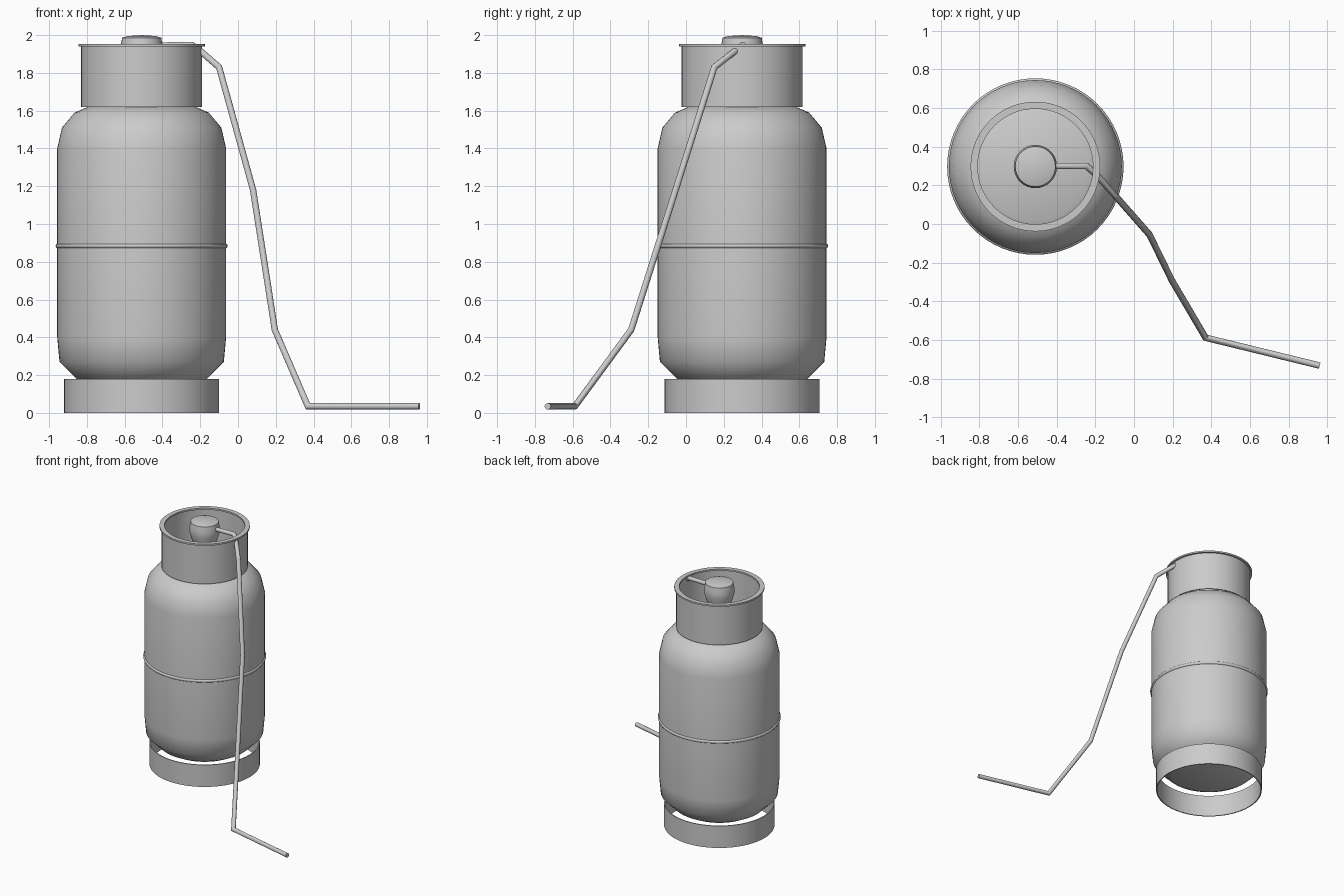
import bpy, bmesh, math
from mathutils import Vector

if "Cube" in bpy.data.objects:
    bpy.data.objects.remove(bpy.data.objects["Cube"])

CX, CY = -0.51, 0.297

grey = bpy.data.materials.new("plain grey")
grey.diffuse_color = (0.6, 0.6, 0.6, 1)
grey.use_nodes = True
grey.node_tree.nodes["Principled BSDF"].inputs["Base Color"].default_value = grey.diffuse_color


def finish(bm, name, angle):
    bmesh.ops.remove_doubles(bm, verts=bm.verts, dist=1e-5)
    bmesh.ops.recalc_face_normals(bm, faces=bm.faces)
    me = bpy.data.meshes.new(name)
    bm.to_mesh(me)
    bm.free()
    me.materials.append(grey)
    ob = bpy.data.objects.new(name, me)
    bpy.context.collection.objects.link(ob)
    bpy.ops.object.select_all(action='DESELECT')
    ob.select_set(True)
    bpy.context.view_layer.objects.active = ob
    bpy.ops.object.shade_smooth_by_angle(angle=math.radians(angle))
    return ob


def lathe(name, profile, closed=False, segs=64, angle=40):
    """Spin (radius, z) points about the bottle axis."""
    bm = bmesh.new()
    vs = [bm.verts.new((CX + r, CY, z)) for r, z in profile]
    pairs = list(zip(vs, vs[1:])) + ([(vs[-1], vs[0])] if closed else [])
    edges = [bm.edges.new(p) for p in pairs]
    bmesh.ops.spin(bm, geom=vs + edges, cent=(CX, CY, 0), axis=(0, 0, 1),
                   angle=2 * math.pi, steps=segs)
    return finish(bm, name, angle)


def ring(name, r0, r1, z0, z1):
    return lathe(name, [(r0, z0), (r1, z0), (r1, z1), (r0, z1)], closed=True)


# Bottle body
lathe("bottle_body", [(0, 0.13), (0.28, 0.145), (0.345, 0.18), (0.435, 0.27),
                      (0.447, 0.40), (0.447, 1.40), (0.422, 1.51), (0.355, 1.59),
                      (0.28, 1.622), (0, 1.65)], angle=50)

# Weld band round the middle
lathe("weld_band", [(0.443 + 0.013 * math.cos(a), 0.884 + 0.013 * math.sin(a))
                    for a in [i * math.pi / 4 for i in range(8)]], closed=True, angle=60)

# Foot ring, collar and collar lip
ring("foot_ring", 0.402, 0.41, 0.0, 0.18)
ring("collar", 0.312, 0.32, 1.62, 1.945)
ring("collar_lip", 0.298, 0.335, 1.94, 1.953)

# Valve and its cap
lathe("valve", [(0, 1.62), (0.07, 1.63), (0.07, 1.78), (0.095, 1.84), (0.112, 1.90),
                (0.112, 1.94), (0.106, 1.97), (0.104, 1.986), (0.075, 1.995), (0, 2.0)],
      segs=32, angle=45)

# Hose: round section swept along a path with mitred bends
path = [Vector(p) for p in [(-0.42, 0.30, 1.945), (-0.245, 0.30, 1.948),
                            (-0.19, 0.25, 1.908), (-0.10, 0.15, 1.83),
                            (0.08, -0.055, 1.18), (0.195, -0.29, 0.44),
                            (0.37, -0.588, 0.035), (0.96, -0.732, 0.035)]]
R, N = 0.017, 12
bm = bmesh.new()
d = (path[1] - path[0]).normalized()
u = d.orthogonal().normalized()
w = d.cross(u)
offs = [(u * math.cos(2 * math.pi * k / N) + w * math.sin(2 * math.pi * k / N)) * R
        for k in range(N)]
rows = [[bm.verts.new(path[0] + o) for o in offs]]
for i in range(1, len(path)):
    d = (path[i] - path[i - 1]).normalized()
    nxt = (path[i + 1] - path[i]).normalized() if i + 1 < len(path) else d
    n = (d + nxt).normalized()                      # mitre plane normal
    rows.append([])
    for v in rows[i - 1]:
        t = (path[i] - v.co).dot(n) / d.dot(n)
        rows[i].append(bm.verts.new(v.co + d * t))
for a, b in zip(rows, rows[1:]):
    for k in range(N):
        bm.faces.new((a[k], a[(k + 1) % N], b[(k + 1) % N], b[k]))
bm.faces.new(rows[0])
bm.faces.new(rows[-1])
finish(bm, "hose", 35)
